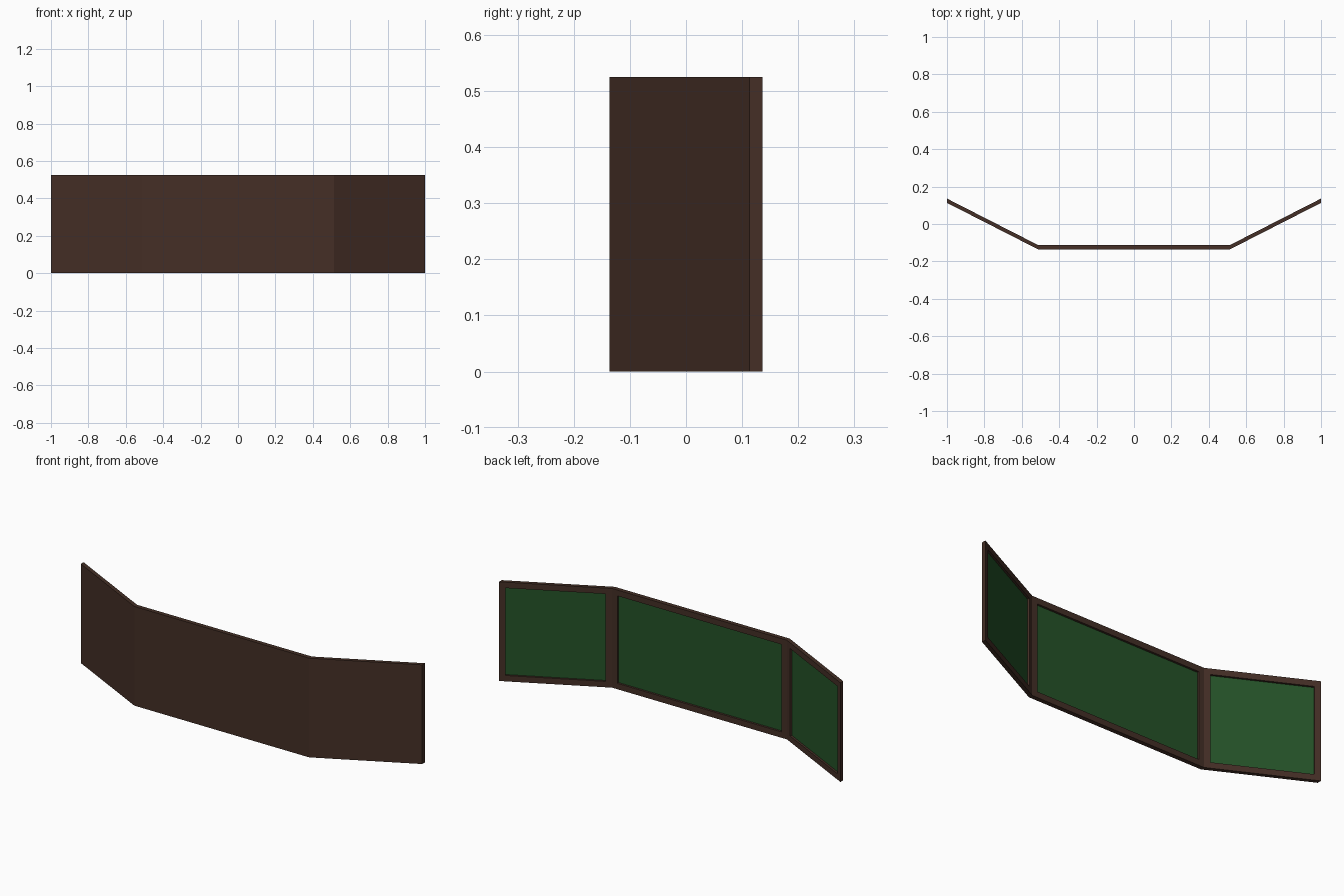
import bpy
import bmesh

cube = bpy.data.objects.get("Cube")
if cube:
    bpy.data.objects.remove(cube, do_unlink=True)


def material(name, rgb):
    mat = bpy.data.materials.new(name)
    mat.use_nodes = True
    mat.diffuse_color = (*rgb, 1)
    mat.node_tree.nodes["Principled BSDF"].inputs["Base Color"].default_value = (*rgb, 1)
    return mat


HEIGHT = 0.525
THICK = 0.023
RAIL = 0.031
RECESS = 0.011
# Plan of the outer side: end, fold, fold, end
plan = [(-1, 0.113), (-0.512, -0.136), (0.512, -0.136), (1, 0.113)]

# Folded three-panel slab, extruded from its plan outline
bm = bmesh.new()
outline = plan + [(x, y + THICK) for x, y in reversed(plan)]
low = [bm.verts.new((x, y, 0)) for x, y in outline]
high = [bm.verts.new((x, y, HEIGHT)) for x, y in outline]
count = len(outline)
for i in range(count):
    j = (i + 1) % count
    bm.faces.new((low[i], low[j], high[j], high[i]))
for ring in (low, high):
    for i in range(len(plan) - 1):
        bm.faces.new((ring[i], ring[i + 1], ring[count - 2 - i], ring[count - 1 - i]))
bmesh.ops.recalc_face_normals(bm, faces=bm.faces)

# Frame rails around each writing surface, then the sunken green boards
boards = [f for f in bm.faces if f.normal.y > 0.5]
bmesh.ops.inset_individual(bm, faces=boards, thickness=RAIL, use_even_offset=True)
bmesh.ops.inset_individual(bm, faces=boards, thickness=0, depth=-RECESS)
for face in boards:
    face.material_index = 1

mesh = bpy.data.meshes.new("folding_board")
bm.to_mesh(mesh)
bm.free()
mesh.materials.append(material("dark_brown_wood", (0.058, 0.028, 0.019)))
mesh.materials.append(material("board_green", (0.018, 0.085, 0.021)))
board = bpy.data.objects.new("folding_board", mesh)
bpy.context.collection.objects.link(board)
